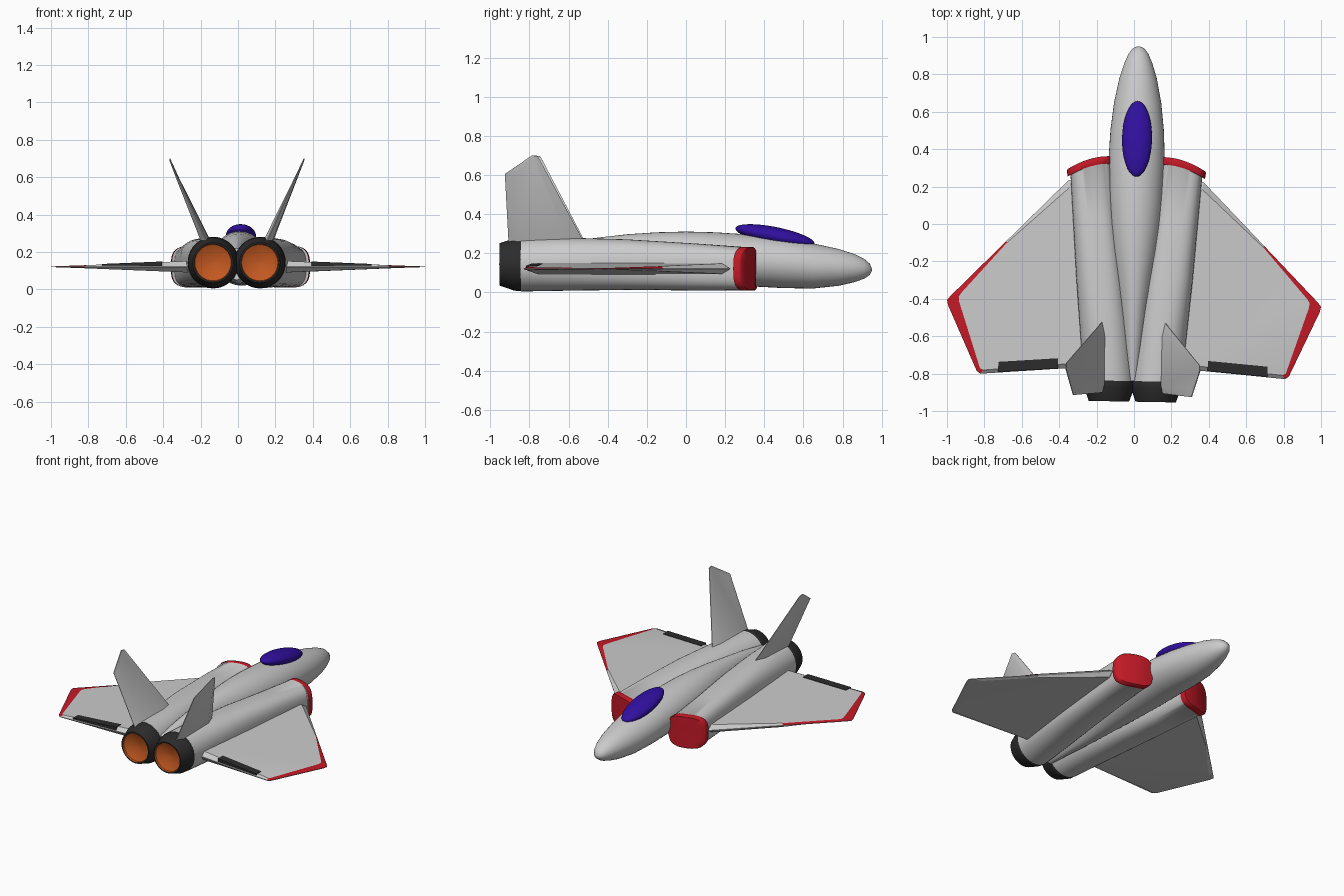
import bpy, bmesh, math
from mathutils import Vector

if "Cube" in bpy.data.objects:
    bpy.data.objects.remove(bpy.data.objects["Cube"])

YAW, SHIFT = -0.018, 0.008


def material(name, rgb):
    m = bpy.data.materials.new(name)
    m.diffuse_color = (*rgb, 1)
    m.use_nodes = True
    m.node_tree.nodes["Principled BSDF"].inputs["Base Color"].default_value = m.diffuse_color
    return m


GREY = material("grey", (0.6, 0.6, 0.6))
RED = material("red", (0.55, 0.01, 0.02))
BLACK = material("black", (0.025, 0.025, 0.025))
ORANGE = material("orange", (0.55, 0.1, 0.015))
BLUE = material("blue", (0.03, 0.005, 0.35))


def finish(name, bm, mats, angle=35, mirror=True):
    bmesh.ops.recalc_face_normals(bm, faces=bm.faces)
    me = bpy.data.meshes.new(name)
    bm.to_mesh(me)
    bm.free()
    for m in mats:
        me.materials.append(m)
    ob = bpy.data.objects.new(name, me)
    bpy.context.collection.objects.link(ob)
    ob.rotation_euler.z = YAW
    ob.location.x = SHIFT
    if mirror:
        ob.modifiers.new("Mirror", "MIRROR").use_clip = False
    bpy.ops.object.select_all(action="DESELECT")
    ob.select_set(True)
    bpy.context.view_layer.objects.active = ob
    bpy.ops.object.shade_smooth_by_angle(angle=math.radians(angle))
    return ob


def section(cx, cz, hw, hh, y, p=2.0, n=40):
    """Superellipse ring; y is a number or a function of x."""
    pts = []
    for i in range(n):
        a = 2 * math.pi * i / n
        c, s = math.cos(a), math.sin(a)
        x = cx + hw * math.copysign(abs(c) ** (2 / p), c)
        z = cz + hh * math.copysign(abs(s) ** (2 / p), s)
        pts.append((x, y(x) if callable(y) else y, z))
    return pts


def loft(rings, mats=None):
    """Skin rings in order and cap both ends; mats gives a slot per span."""
    bm = bmesh.new()
    vs = [[bm.verts.new(p) for p in r] for r in rings]
    n = len(vs[0])
    for k, (a, b) in enumerate(zip(vs, vs[1:])):
        for i in range(n):
            f = bm.faces.new((a[i], a[(i + 1) % n], b[(i + 1) % n], b[i]))
            f.material_index = mats[k] if mats else 0
    for r, k in ((vs[0], 0), (vs[-1], -1)):
        f = bm.faces.new(r)
        f.material_index = mats[k] if mats else 0
    return bm


# Fuselage: y, half width, bottom, top
stations = [(0.95, 0.006, 0.11, 0.12), (0.94, 0.03, 0.09, 0.146), (0.91, 0.053, 0.07, 0.172),
            (0.86, 0.075, 0.052, 0.196), (0.78, 0.1, 0.034, 0.222), (0.65, 0.126, 0.02, 0.25),
            (0.5, 0.143, 0.022, 0.276), (0.35, 0.15, 0.03, 0.294), (0.15, 0.147, 0.03, 0.307),
            (0, 0.138, 0.03, 0.311), (-0.15, 0.122, 0.03, 0.307), (-0.3, 0.1, 0.03, 0.297),
            (-0.45, 0.08, 0.03, 0.28), (-0.65, 0.06, 0.04, 0.255), (-0.84, 0.04, 0.05, 0.22)]
finish("fuselage", loft([section(0, (b + t) / 2, w, (t - b) / 2, y) for y, w, b, t in stations]),
       [GREY], 60, False)

# Canopy
bm = bmesh.new()
bmesh.ops.create_uvsphere(bm, u_segments=40, v_segments=24, radius=1)
tilt = math.atan(-0.2)
for v in bm.verts:
    x, y, z = v.co.x * 0.08, v.co.y * 0.206, v.co.z * 0.046
    v.co = (x, 0.455 + y * math.cos(tilt) - z * math.sin(tilt),
            0.288 + y * math.sin(tilt) + z * math.cos(tilt))
finish("canopy", bm, [BLUE], 60, False)


# Engine nacelles with swept red intake fronts
def sweep(off):
    return lambda x: 0.36 + off - 1.4 * (x - 0.14) ** 2


rings = [section(0.25, 0.121, 0.122 * k, 0.111 * k, sweep(0), 3.2) for k in (0.02, 0.35, 0.7, 0.97)]
rings += [section(0.25, 0.121, 0.122, 0.112, sweep(-0.006), 3.2),
          section(0.247, 0.121, 0.12, 0.112, sweep(-0.04), 3.2),
          section(0.242, 0.121, 0.11, 0.111, sweep(-0.042), 3.2),
          section(0.222, 0.13, 0.115, 0.12, 0.05, 3.0),
          section(0.185, 0.142, 0.126, 0.129, -0.3, 2.7),
          section(0.15, 0.144, 0.134, 0.135, -0.6, 2.25),
          section(0.125, 0.143, 0.137, 0.138, -0.84, 2)]
finish("nacelle", loft(rings, [1] * 5 + [0] * 5), [GREY, RED], 40)

# Nozzles: dark tapered ring with a glowing bowl
profile = [(0.13, -0.82), (0.137, -0.84), (0.134, -0.875), (0.108, -0.95), (0.1, -0.95),
           (0.097, -0.938), (0.06, -0.92), (0.002, -0.912)]
finish("nozzle", loft([section(0.125, 0.143, r, r, y, 2, 32) for r, y in profile],
                      [0, 0, 0, 0, 1, 1, 1]), [BLACK, ORANGE], 30)

# Wings: thin outer edge, raised inner panel; the tip bevel on top is red
MID = 0.121
outline = [(0.2, 0.23), (0.36, 0.23), (0.69, -0.105), (0.985, -0.405), (1.0, -0.425), (0.993, -0.455),
           (0.835, -0.8), (0.815, -0.815), (0.2, -0.765)]
panel = [(0.2, 0.19), (0.355, 0.19), (0.685, -0.112), (0.925, -0.385), (0.938, -0.405), (0.936, -0.43),
         (0.818, -0.785), (0.8, -0.795), (0.2, -0.74)]


def half(x):
    return 0.029 - 0.026 * (x - 0.3) / 0.64


bm = bmesh.new()
n = len(outline)
loops = {}
for side in (1, -1):
    edge = [bm.verts.new((x, y, MID + side * 0.002)) for x, y in outline]
    inner = [bm.verts.new((x, y, MID + side * half(x))) for x, y in panel]
    loops[side] = edge
    bm.faces.new(inner)
    for i in range(n):
        j = (i + 1) % n
        f = bm.faces.new((edge[i], edge[j], inner[j], inner[i]))
        f.material_index = int(side == 1 and 2 <= i <= 6)
for i in range(n):
    j = (i + 1) % n
    bm.faces.new((loops[1][i], loops[1][j], loops[-1][j], loops[-1][i]))
finish("wing", bm, [GREY, RED], 12)

# Flaps: dark strips on the wing tops
bm = bmesh.new()
strip = [(0.4, -0.725), (0.72, -0.75), (0.72, -0.804), (0.4, -0.779)]
top = [bm.verts.new((x, y, MID + half(x) + 0.003)) for x, y in strip]
low = [bm.verts.new((x, y, MID + 0.003)) for x, y in strip]
bm.faces.new(top)
bm.faces.new(low)
for i in range(4):
    j = (i + 1) % 4
    bm.faces.new((top[i], top[j], low[j], low[i]))
finish("flap", bm, [BLACK], 12)

# Tail fins: canted plates, thick at the root and thin at the tip
fin = [(-0.5, 0.22), (-0.53, 0.28), (-0.75, 0.695), (-0.78, 0.70), (-0.92, 0.605), (-0.905, 0.28), (-0.9, 0.22)]
bm = bmesh.new()
core_y = [-0.58, -0.6, -0.763, -0.78, -0.88, -0.86, -0.86]
skins = {}
for side in (1, -1):
    rim, core = [], []
    for (y, z), cy in zip(fin, core_y):
        x = 0.172 + 0.445 * (z - 0.28)
        t = 0.022 * (0.70 - z) / 0.42 + 0.002
        rim.append(bm.verts.new((x + side * 0.002, y, z)))
        core.append(bm.verts.new((x + side * t, cy, z - 0.01)))
    skins[side] = rim
    bm.faces.new(core)
    for i in range(7):
        j = (i + 1) % 7
        bm.faces.new((rim[i], rim[j], core[j], core[i]))
for i in range(7):
    j = (i + 1) % 7
    bm.faces.new((skins[1][i], skins[1][j], skins[-1][j], skins[-1][i]))
finish("tail_fin", bm, [GREY], 25)
